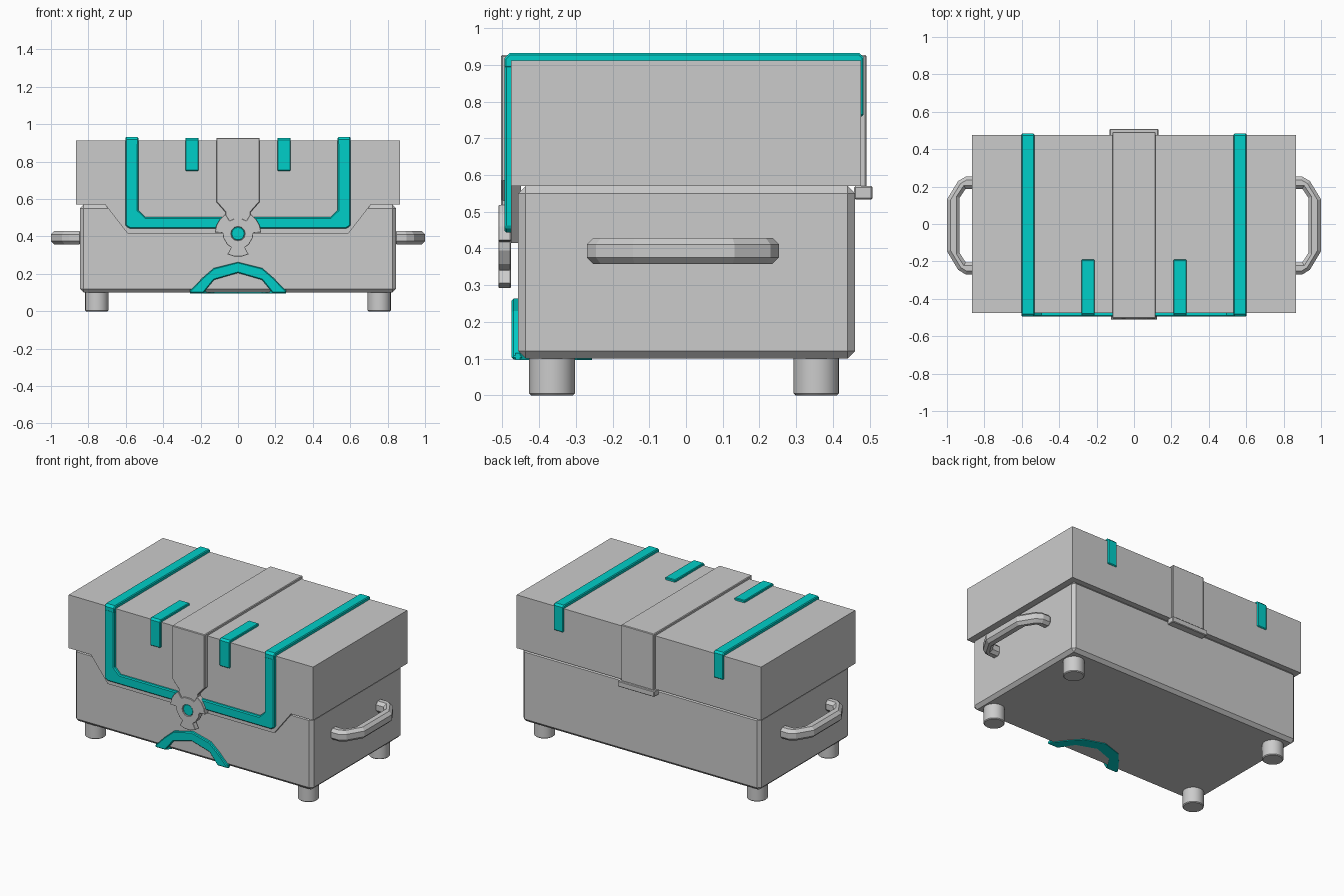
import bpy, bmesh, math

if "Cube" in bpy.data.objects:
    bpy.data.objects.remove(bpy.data.objects["Cube"])

teal = bpy.data.materials.new("teal_trim")
teal.diffuse_color = (0.0, 0.62, 0.58, 1)
teal.use_nodes = True
teal.node_tree.nodes["Principled BSDF"].inputs["Base Color"].default_value = teal.diffuse_color


def prism(name, pts, axis, a, b, bevel=0.0, mat=None):
    """Extrude a 2D outline along an axis: X takes (y,z), Y takes (x,z), Z takes (x,y)."""
    place = {"X": lambda p, t: (t, p[0], p[1]),
             "Y": lambda p, t: (p[0], t, p[1]),
             "Z": lambda p, t: (p[0], p[1], t)}[axis]
    bm = bmesh.new()
    lo = [bm.verts.new(place(p, a)) for p in pts]
    hi = [bm.verts.new(place(p, b)) for p in pts]
    bm.faces.new(lo)
    bm.faces.new(hi[::-1])
    n = len(pts)
    for i in range(n):
        j = (i + 1) % n
        bm.faces.new((lo[i], hi[i], hi[j], lo[j]))
    bmesh.ops.recalc_face_normals(bm, faces=bm.faces[:])
    me = bpy.data.meshes.new(name)
    bm.to_mesh(me)
    bm.free()
    ob = bpy.data.objects.new(name, me)
    bpy.context.collection.objects.link(ob)
    if mat:
        me.materials.append(mat)
    if bevel:
        m = ob.modifiers.new("bevel", "BEVEL")
        m.width, m.segments = bevel, 1
        m.limit_method, m.angle_limit = "ANGLE", math.radians(50)
    return ob


def rect(u0, u1, v0, v1):
    return [(u0, v0), (u1, v0), (u1, v1), (u0, v1)]


def mirror_pts(half):
    """Complete a right-hand half outline with its mirrored left half."""
    return half + [(-x, z) for x, z in reversed(half) if x != 0]


def polar(r, deg, cx=0, cz=0):
    t = math.radians(deg)
    return (cx + r * math.cos(t), cz + r * math.sin(t))


# Chest body
prism("chest_body", rect(-0.845, 0.845, -0.457, 0.46), "Z", 0.10, 0.57, 0.02)

# Lid with the tapered flap hanging over the front
prism("lid", rect(-0.867, 0.867, -0.477, 0.477), "Z", 0.57, 0.912)
prism("lid_front_flap", [(-0.71, 0.57), (-0.59, 0.415), (0.59, 0.415), (0.71, 0.57)],
      "Y", -0.477, -0.45)

# Feet
for x in (-0.755, 0.755):
    for y in (-0.365, 0.355):
        bpy.ops.mesh.primitive_cylinder_add(vertices=24, radius=0.062, depth=0.11,
                                            location=(x, y, 0.055))
        foot = bpy.context.object
        foot.name = "foot"
        m = foot.modifiers.new("bevel", "BEVEL")
        m.width, m.segments = 0.005, 1
        bpy.ops.object.shade_smooth_by_angle()

# Side handles
grip = [(0.83, 0.253), (0.90, 0.253), (0.94, 0.23), (1.0, 0.132), (1.0, -0.145), (0.94, -0.245),
        (0.90, -0.27), (0.83, -0.27), (0.83, -0.205), (0.90, -0.205), (0.932, -0.155),
        (0.932, 0.14), (0.90, 0.188), (0.83, 0.188)]
for s in (-1, 1):
    h = prism("side_handle", [(s * x, y) for x, y in grip], "Z", 0.357, 0.429)
    m = h.modifiers.new("bevel", "BEVEL")
    m.width, m.segments, m.limit_method = 0.018, 1, "ANGLE"
    m.angle_limit = math.radians(75)

# Long teal straps running over the lid and down the back
over = [(-0.495, 0.89), (-0.495, 0.918), (-0.481, 0.932), (0.472, 0.932), (0.484, 0.92),
        (0.484, 0.76), (0.47, 0.76), (0.47, 0.90), (-0.47, 0.90), (-0.47, 0.89)]
# Short teal straps at the front edge
short = [(-0.49, 0.75), (-0.49, 0.915), (-0.478, 0.927), (-0.19, 0.927), (-0.19, 0.90),
         (-0.47, 0.90), (-0.47, 0.75)]
for s in (-1, 1):
    prism("long_strap", over, "X", s * 0.533, s * 0.602, 0.006, teal)
    prism("short_strap", short, "X", s * 0.21, s * 0.282, 0.004, teal)

# Teal U-shaped front band
prism("front_band", [(-0.602, 0.90), (-0.602, 0.457), (-0.58, 0.443), (0.58, 0.443),
                     (0.602, 0.457), (0.602, 0.90), (0.533, 0.90), (0.533, 0.54),
                     (0.495, 0.503), (-0.495, 0.503), (-0.533, 0.54), (-0.533, 0.90)],
      "Y", -0.495, -0.47, 0.006, teal)

# Central strap: over the top and back, then narrowing to the latch
prism("centre_strap_top", [(-0.504, 0.89), (-0.504, 0.927), (0.492, 0.927), (0.492, 0.56),
                           (0.47, 0.56), (0.47, 0.90), (-0.47, 0.90), (-0.47, 0.89)],
      "X", -0.116, 0.116, 0.004)
prism("centre_strap_front", mirror_pts([(0.068, 0.48), (0.068, 0.53), (0.116, 0.585),
                                        (0.116, 0.90)]), "Y", -0.504, -0.47, 0.004)
prism("hinge_block", rect(0.458, 0.508, 0.533, 0.57), "X", -0.13, 0.13, 0.004)

# Three-lobed latch with a recessed teal gem
lobes = []
for c in (30, 150, 270):
    lobes += [polar(r, c + d, 0, 0.415) for r, d in
              ((0.082, -45), (0.082, -27), (0.124, -27), (0.124, -9),
               (0.124, 9), (0.124, 27), (0.082, 27), (0.082, 45))]
latch = prism("latch", lobes, "Y", -0.511, -0.477)
hole = prism("latch_hole_cutter", [polar(0.037, a, 0, 0.415) for a in range(0, 360, 30)],
             "Y", -0.53, -0.498)
hole.hide_render = True
hole.hide_viewport = True
cut = latch.modifiers.new("hole", "BOOLEAN")
cut.object, cut.operation = hole, "DIFFERENCE"
m = latch.modifiers.new("bevel", "BEVEL")
m.width, m.segments, m.limit_method = 0.004, 1, "ANGLE"
prism("latch_gem", [polar(0.036, a, 0, 0.415) for a in range(0, 360, 30)],
      "Y", -0.506, -0.49, 0.003, teal)

# Teal arch on the front, repeated on the underside
arch = [(-0.257, 0.0), (-0.257, 0.01), (-0.19, 0.08), (-0.13, 0.132), (0, 0.165), (0.13, 0.132),
        (0.19, 0.08), (0.257, 0.01), (0.257, 0.0), (0.185, 0.0), (0.128, 0.07), (0, 0.107),
        (-0.128, 0.07), (-0.185, 0.0)]
prism("front_arch", [(x, 0.098 + h) for x, h in arch], "Y", -0.475, -0.445, 0.005, teal)
prism("underside_arch", [(x, -0.465 + h * 1.27) for x, h in arch], "Z", 0.096, 0.115, 0.0, teal)
